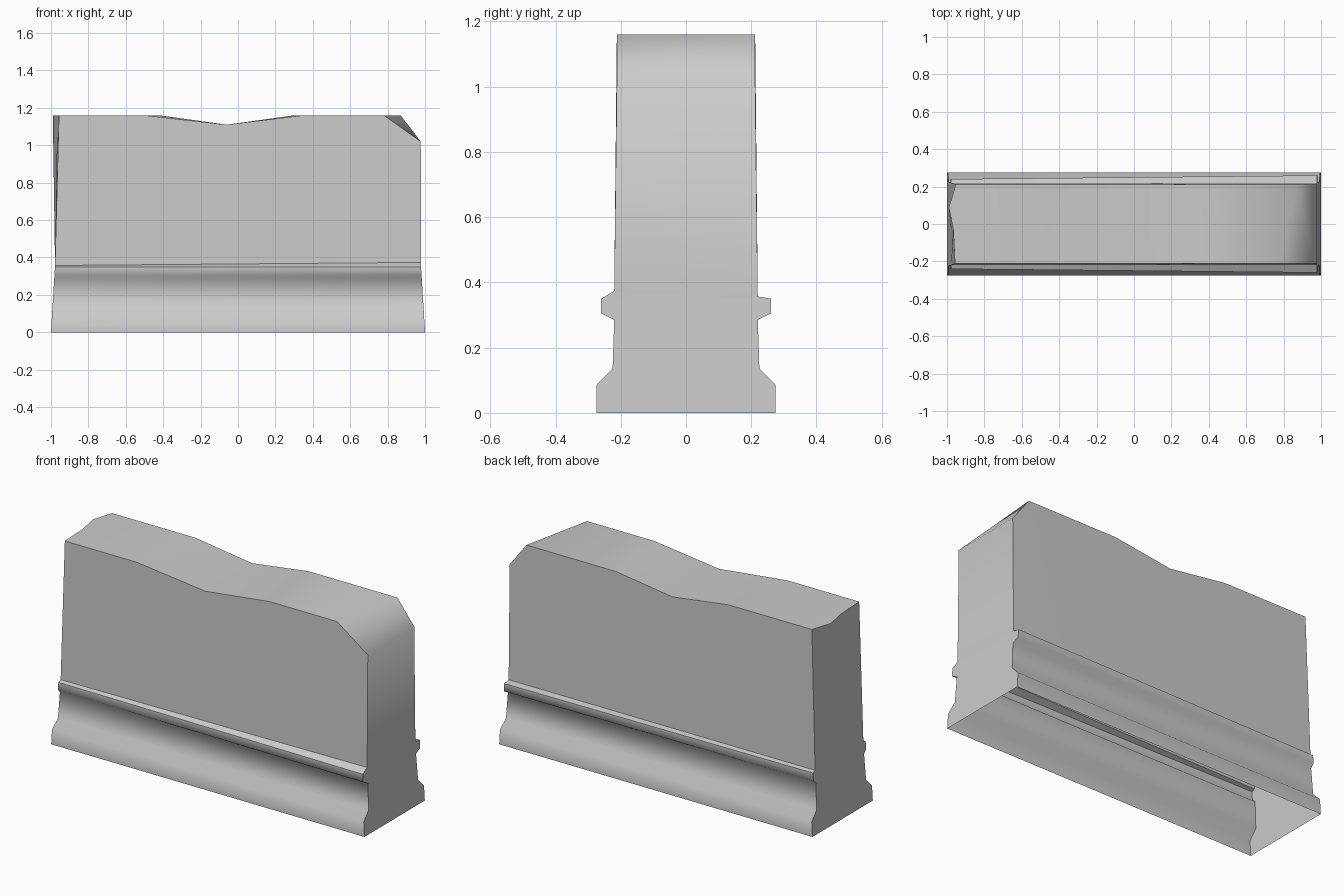
import bpy, bmesh, math

cube = bpy.data.objects.get("Cube")
if cube:
    bpy.data.objects.remove(cube, do_unlink=True)

# Side profile from the ground up: half depth, height
PROFILE = [(0.275, 0), (0.275, 0.085), (0.225, 0.135), (0.22, 0.285),
           (0.26, 0.305), (0.26, 0.35), (0.22, 0.357), (0.212, 1.16)]
LEDGE_OUT, LEDGE_IN, TOP = 4, 6, 7
# Stations along the length: front x, back x, top height
STATIONS = [(-0.957, -0.952, 1.16), (-0.5, -0.42, 1.16), (-0.06, -0.06, 1.11),
            (0.35, 0.3, 1.16), (0.78, 0.87, 1.16), (0.977, 0.977, 1.02)]
INNER_Y = (-0.03, 0.09)          # kinks across the broken left end
KINK_X = (-0.966, -0.99)


def end_x(z):
    """Half length at a height: the foot flares out slightly."""
    return 1 - 0.022 * min(z / 0.36, 1)


def point(s, row, side):
    """Wall point at a station and profile row; side is -1 front, 1 back."""
    y, z = PROFILE[row]
    x = STATIONS[s][0 if side < 0 else 1]
    if s in (0, len(STATIONS) - 1):
        foot = math.copysign(end_x(z), x)
        x = x if row == TOP else foot
    t = (x + 1) / 2
    if row in (LEDGE_OUT, LEDGE_OUT + 1):
        y -= 0.02 * (1 - t)      # ledge narrows to one end
    if row == LEDGE_IN and side < 0:
        z += 0.017 * t           # front ledge top rises to the other end
    if row == TOP:
        z = STATIONS[s][2]
    return (x, side * y, z)


bm = bmesh.new()
last = len(STATIONS) - 1
walls = {side: [[bm.verts.new(point(s, r, side)) for r in range(TOP + 1)]
                for s in range(last + 1)] for side in (-1, 1)}

# Rows running front to back, with two inner points, on each end
ends = {}
for s in (0, last):
    ends[s] = []
    for r in range(TOP + 1):
        a, b = walls[-1][s][r], walls[1][s][r]
        row = [a]
        for y, kink in zip(INNER_Y, KINK_X):
            co = a.co.lerp(b.co, (y - a.co.y) / (b.co.y - a.co.y))
            if s == 0 and r == TOP:
                co.x = kink
            row.append(bm.verts.new(co))
        ends[s].append(row + [b])

# Front and back walls
for side in (-1, 1):
    for s in range(last):
        for r in range(TOP):
            w = walls[side]
            bm.faces.new((w[s][r], w[s + 1][r], w[s + 1][r + 1], w[s][r + 1]))

# End walls, open underneath
for rows in ends.values():
    for low, high in zip(rows, rows[1:]):
        for i in range(3):
            bm.faces.new((low[i], low[i + 1], high[i + 1], high[i]))

# Worn top with its dip, ending in the chipped corner
for s in range(last):
    left = ends[0][TOP] if s == 0 else [walls[-1][s][TOP], walls[1][s][TOP]]
    right = [walls[-1][s + 1][TOP], walls[1][s + 1][TOP]]
    if s + 1 == last:
        right = ends[last][TOP]
    bm.faces.new(left + right[::-1])

bmesh.ops.recalc_face_normals(bm, faces=bm.faces)
if max(bm.faces, key=lambda f: f.calc_center_median().z).normal.z < 0:
    bmesh.ops.reverse_faces(bm, faces=bm.faces)

# Soft mouldings below the ledge, crisp edges elsewhere
for f in bm.faces:
    f.smooth = True
for e in bm.edges:
    if len(e.link_faces) == 2:
        moulding = (max(v.co.z for v in e.verts) < 0.32
                    and abs(e.link_faces[0].normal.x) < 0.5
                    and abs(e.link_faces[1].normal.x) < 0.5)
        e.smooth = moulding or e.calc_face_angle() < math.radians(48)

mesh = bpy.data.meshes.new("stone_wall_block")
bm.to_mesh(mesh)
bm.free()
block = bpy.data.objects.new("stone_wall_block", mesh)
bpy.context.collection.objects.link(block)

# Single stone colour
stone = bpy.data.materials.new("grey_stone")
stone.use_nodes = True
colour = (0.6, 0.6, 0.6, 1)
stone.diffuse_color = colour
stone.node_tree.nodes["Principled BSDF"].inputs["Base Color"].default_value = colour
mesh.materials.append(stone)
